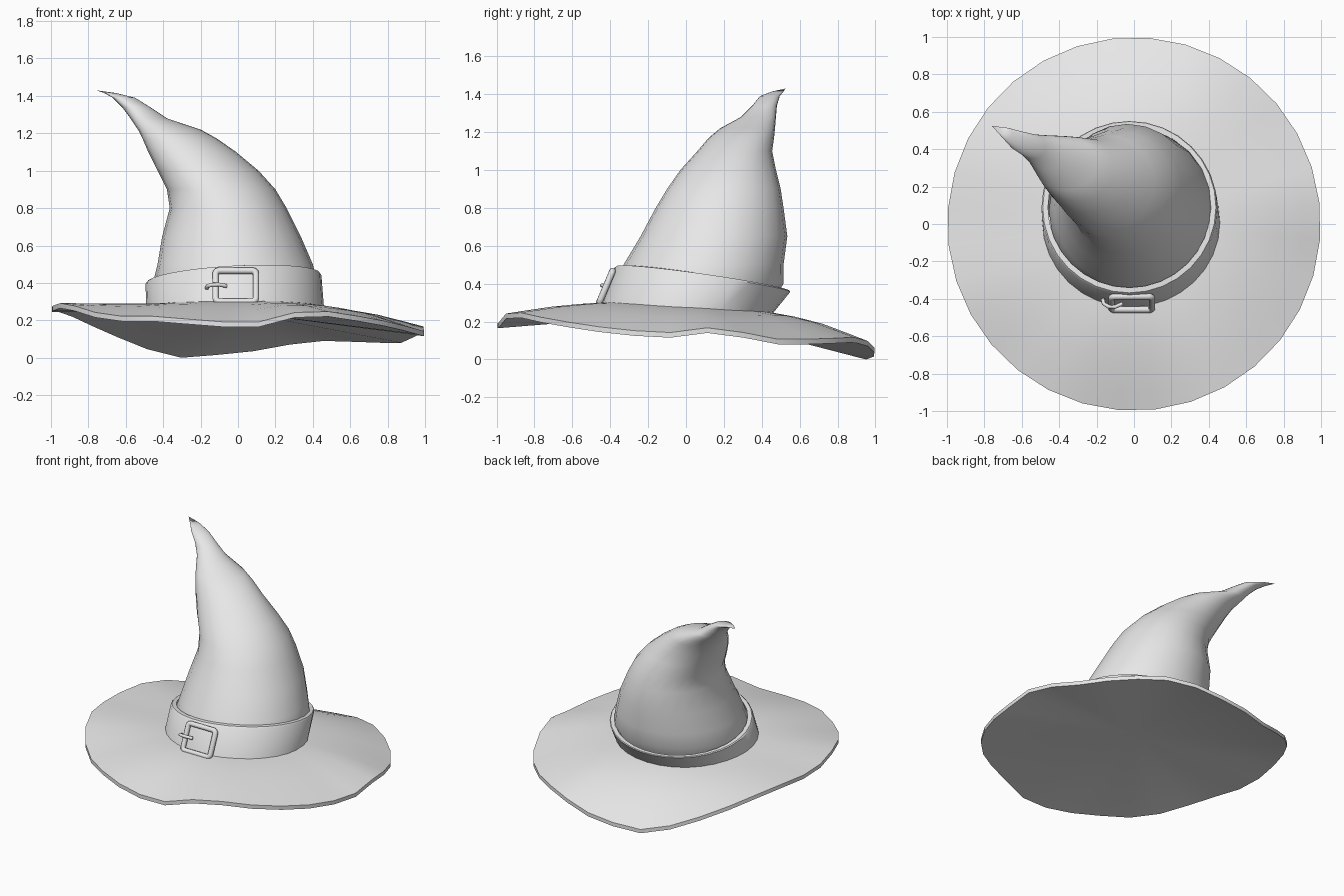
import bpy
import bmesh
from math import sin, cos, tau
from mathutils import Vector

default_cube = bpy.data.objects.get("Cube")
if default_cube:
    bpy.data.objects.remove(default_cube, do_unlink=True)

# One plain felt colour for the whole hat
felt = bpy.data.materials.new("light grey felt")
felt.use_nodes = True
felt.diffuse_color = (0.8, 0.8, 0.8, 1)
felt.node_tree.nodes["Principled BSDF"].inputs["Base Color"].default_value = (0.8, 0.8, 0.8, 1)


def finish(obj, angle):
    """Give a part its material and smooth shading with sharp edges kept."""
    obj.data.materials.append(felt)
    bpy.ops.object.select_all(action="DESELECT")
    obj.select_set(True)
    bpy.context.view_layer.objects.active = obj
    bpy.ops.object.shade_smooth_by_angle(angle=angle)


def loft(name, rings, closed=False, tip=None, base=None, angle=0.9):
    """Skin a stack of equal rings; optionally join the ends or close them to a point."""
    bm = bmesh.new()
    loops = [[bm.verts.new(p) for p in ring] for ring in rings]
    count = len(loops[0])
    pairs = list(zip(loops, loops[1:]))
    if closed:
        pairs.append((loops[-1], loops[0]))
    for low, high in pairs:
        for i in range(count):
            j = (i + 1) % count
            bm.faces.new((low[i], low[j], high[j], high[i]))
    for point, loop in ((base, loops[0]), (tip, loops[-1])):
        if point:
            pole = bm.verts.new(point)
            for i in range(count):
                bm.faces.new((loop[i], loop[(i + 1) % count], pole))
    bmesh.ops.recalc_face_normals(bm, faces=bm.faces)
    mesh = bpy.data.meshes.new(name)
    bm.to_mesh(mesh)
    bm.free()
    obj = bpy.data.objects.new(name, mesh)
    bpy.context.collection.objects.link(obj)
    finish(obj, angle)


def circle(count, turn=0.0):
    return [(cos(tau * i / count + turn), sin(tau * i / count + turn)) for i in range(count)]


# Wavy brim: rim heights in hundredths, anticlockwise from the left side
rim = [14, 11.5, 8, 8, 8.5, 9, 7, 3.5, 1.5, 0, 4.5, 11, 17, 22, 24.5, 24.5,
       25, 26.5, 25, 21.5, 19.5, 19.5, 18, 16.5, 16.5, 21.5, 22, 19.5, 17, 14.5, 12.5, 11.5]
felt_thickness = .027
brim_level, crown_radius, brim_radius = .254, .45, .998


def brim_ring(radius, droop, lift):
    """Inner part lies on a plane sloping back; outer part blends to the wavy rim."""
    ring = []
    for (c, s), height in zip(circle(len(rim), .113), rim):
        plane = brim_level - .055 * s * min(radius, crown_radius)
        ring.append((radius * c, radius * s, plane + (height / 100 - plane) * droop + lift))
    return ring


# The underside is a fan of straight folds from the rim to the middle
steps = [(brim_radius, 1), (.9, .77), (.75, .43), (.6, .2), (crown_radius, .04), (.3, 0)]
upper = [brim_ring(r, w, felt_thickness) for r, w in steps]
loft("brim", [brim_ring(brim_radius, 1, 0)] + upper, base=(0, 0, .245))

# Bent crown: height, then side and depth extents of each level slice
slices = [
    (.29, -.43, .42, -.38, .45),
    (.40, -.455, .425, -.37, .515),
    (.50, -.43, .40, -.33, .515),
    (.65, -.405, .335, -.24, .535),
    (.80, -.365, .26, -.16, .515),
    (.90, -.38, .20, -.10, .50),
    (1.0, -.43, .11, -.03, .475),
    (1.1, -.48, -.01, .06, .455),
    (1.17, -.51, -.11, .12, .465),
    (1.22, -.535, -.20, .18, .47),
    (1.28, -.575, -.38, .29, .475),
    (1.34, -.62, -.47, .35, .48),
    (1.39, -.67, -.55, .39, .495),
    (1.415, -.715, -.65, .455, .515),
]
crown_rings = []
for z, x0, x1, y0, y1 in slices:
    crown_rings.append([((x0 + x1 + (x1 - x0) * c) / 2,
                         (y0 + y1 + (y1 - y0) * s) / 2, z) for c, s in circle(24)])
loft("crown", crown_rings, tip=(-.76, .525, 1.43), angle=1.2)


# Tilted band: leans in at the front and flares out at the back
def band_ring(height, inset):
    ring = []
    for c, s in circle(32):
        low = Vector((-.015 + (.475 - inset) * c, .005 + (.455 - inset) * s, .265 - .02 * s))
        high = Vector((-.025 + (.47 - inset) * c, .09 + (.465 - inset) * s,
                       .427 + .025 * c - .065 * s))
        ring.append(low.lerp(high, height))
    return ring


loft("band", [band_ring(0, 0), band_ring(.95, 0), band_ring(1, .007),
              band_ring(1, .035), band_ring(0, .035)], closed=True, angle=.7)


# Buckle pieces are round rods laid on the sloping front of the band
across = Vector((1, 0, 0))
slope = Vector((0, .08, .19)).normalized()
outward = across.cross(slope)
buckle_centre = Vector((-.012, -.412, .378))


def rod(name, points, thickness, cyclic=False):
    curve = bpy.data.curves.new(name, "CURVE")
    curve.dimensions = "3D"
    curve.bevel_depth = thickness
    curve.bevel_resolution = 2
    curve.use_fill_caps = True
    spline = curve.splines.new("POLY")
    spline.points.add(len(points) - 1)
    spline.use_cyclic_u = cyclic
    for knot, (u, v, w) in zip(spline.points, points):
        knot.co = (*(buckle_centre + across * u + slope * v + outward * w), 1)
    obj = bpy.data.objects.new(name, curve)
    bpy.context.collection.objects.link(obj)
    bpy.ops.object.select_all(action="DESELECT")
    obj.select_set(True)
    bpy.context.view_layer.objects.active = obj
    bpy.ops.object.convert(target="MESH")
    finish(bpy.context.view_layer.objects.active, .9)


# Rounded square frame
half_wide, half_tall, corner = .108, .09, .02
frame = []
for i in range(16):
    quarter = i // 4
    turn = tau / 4 * (quarter + (i % 4) / 3)
    side = 1 if quarter in (0, 3) else -1
    rise = 1 if quarter < 2 else -1
    frame.append((side * (half_wide - corner) + corner * cos(turn),
                  rise * (half_tall - corner) + corner * sin(turn), .012))
rod("buckle_frame", frame, .018, cyclic=True)

# Prong hooked over the frame's right bar
rod("buckle_prong", [(-.155, 0, -.012), (-.15, 0, .015), (-.125, 0, .032),
                     (-.09, 0, .034), (-.05, 0, .015)], .011)
